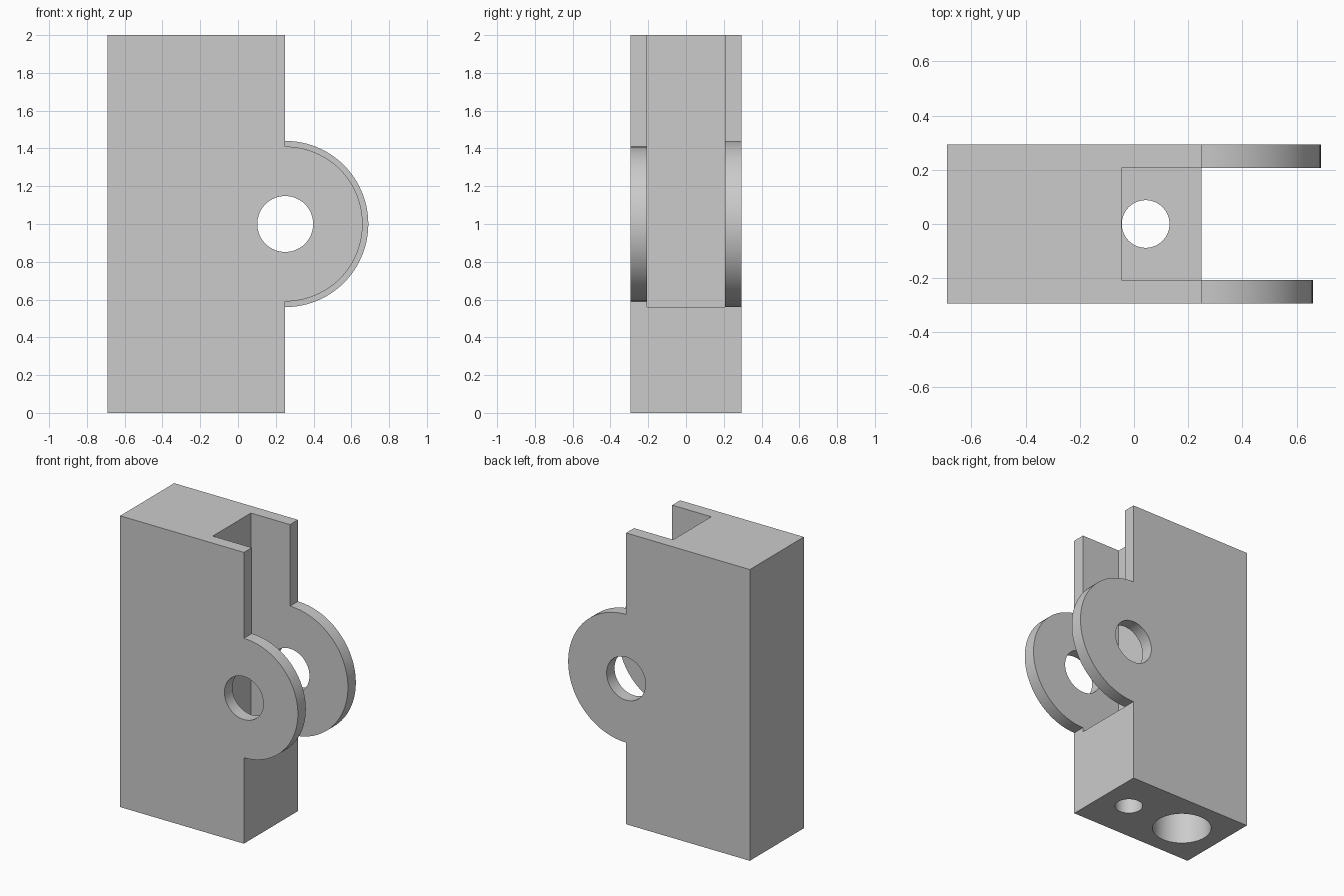
import bpy, bmesh, math
from mathutils import Matrix

if "Cube" in bpy.data.objects:
    bpy.data.objects.remove(bpy.data.objects["Cube"])

LEFT, RIGHT, HALF_Y, TOP = -0.69, 0.25, 0.293, 2.0
CHEEK_Y = 0.207            # inner face of each cheek
PIVOT_Z = 1.0
SLOT_X, SLOT_Z = -0.047, 0.56

grey = bpy.data.materials.new("plain grey")
grey.use_nodes = True
colour = (0.6, 0.6, 0.6, 1)
grey.diffuse_color = colour
grey.node_tree.nodes["Principled BSDF"].inputs["Base Color"].default_value = colour


def make_object(name, bm):
    bmesh.ops.recalc_face_normals(bm, faces=bm.faces)
    mesh = bpy.data.meshes.new(name)
    bm.to_mesh(mesh)
    bm.free()
    obj = bpy.data.objects.new(name, mesh)
    bpy.context.collection.objects.link(obj)
    mesh.materials.append(grey)
    return obj


def box(name, x0, x1, y0, y1, z0, z1):
    bm = bmesh.new()
    bmesh.ops.create_cube(bm, size=1)
    bmesh.ops.scale(bm, verts=bm.verts, vec=(x1 - x0, y1 - y0, z1 - z0))
    bmesh.ops.translate(bm, verts=bm.verts,
                        vec=((x0 + x1) / 2, (y0 + y1) / 2, (z0 + z1) / 2))
    return make_object(name, bm)


def cylinder(name, radius, depth, centre, along_y=False):
    bm = bmesh.new()
    turn = Matrix.Rotation(math.pi / 2, 4, 'X') if along_y else Matrix()
    bmesh.ops.create_cone(bm, cap_ends=True, segments=64, radius1=radius,
                          radius2=radius, depth=depth,
                          matrix=Matrix.Translation(centre) @ turn)
    return make_object(name, bm)


def cheek(name, radius, y0, y1):
    """Side plate with a rounded ear, extruded from its outline."""
    outline = [(LEFT, 0), (RIGHT, 0)]
    for i in range(49):
        a = math.pi * (i / 48 - 0.5)
        outline.append((RIGHT + radius * math.cos(a), PIVOT_Z + radius * math.sin(a)))
    outline += [(RIGHT, TOP), (LEFT, TOP)]
    bm = bmesh.new()
    face = bm.faces.new([bm.verts.new((x, y0, z)) for x, z in outline])
    moved = bmesh.ops.extrude_face_region(bm, geom=[face])["geom"]
    bmesh.ops.translate(bm, vec=(0, y1 - y0, 0),
                        verts=[v for v in moved if isinstance(v, bmesh.types.BMVert)])
    return make_object(name, bm)


def combine(target, other, operation):
    mod = target.modifiers.new(operation.lower(), 'BOOLEAN')
    mod.operation, mod.solver, mod.object = operation, 'EXACT', other
    bpy.context.view_layer.objects.active = target
    bpy.ops.object.modifier_apply(modifier=mod.name)
    bpy.data.objects.remove(other)


# Block with a cheek on each side
body = box("hinge_block", LEFT, RIGHT, -CHEEK_Y, CHEEK_Y, 0, TOP)
combine(body, box("slot_cutter", SLOT_X, 1, -1, 1, SLOT_Z, 3), 'DIFFERENCE')
combine(body, cheek("front_cheek", 0.41, -HALF_Y, -CHEEK_Y), 'UNION')
combine(body, cheek("back_cheek", 0.44, CHEEK_Y, HALF_Y), 'UNION')

# Pivot hole, small through hole in the slot floor, wide blind hole underneath
combine(body, cylinder("pivot_cutter", 0.148, 2, (RIGHT, 0, PIVOT_Z), True), 'DIFFERENCE')
combine(body, cylinder("small_cutter", 0.088, 1.4, (0.043, 0, 0)), 'DIFFERENCE')
combine(body, cylinder("wide_cutter", 0.186, 2.8, (-0.397, 0, 0)), 'DIFFERENCE')

# Merge coplanar seams
bm = bmesh.new()
bm.from_mesh(body.data)
bmesh.ops.remove_doubles(bm, verts=bm.verts, dist=0.0001)
bmesh.ops.dissolve_limit(bm, angle_limit=math.radians(0.5),
                         verts=bm.verts, edges=bm.edges)
bm.to_mesh(body.data)
bm.free()

bpy.ops.object.select_all(action='DESELECT')
body.select_set(True)
bpy.context.view_layer.objects.active = body
bpy.ops.object.shade_smooth_by_angle(angle=math.radians(30))
